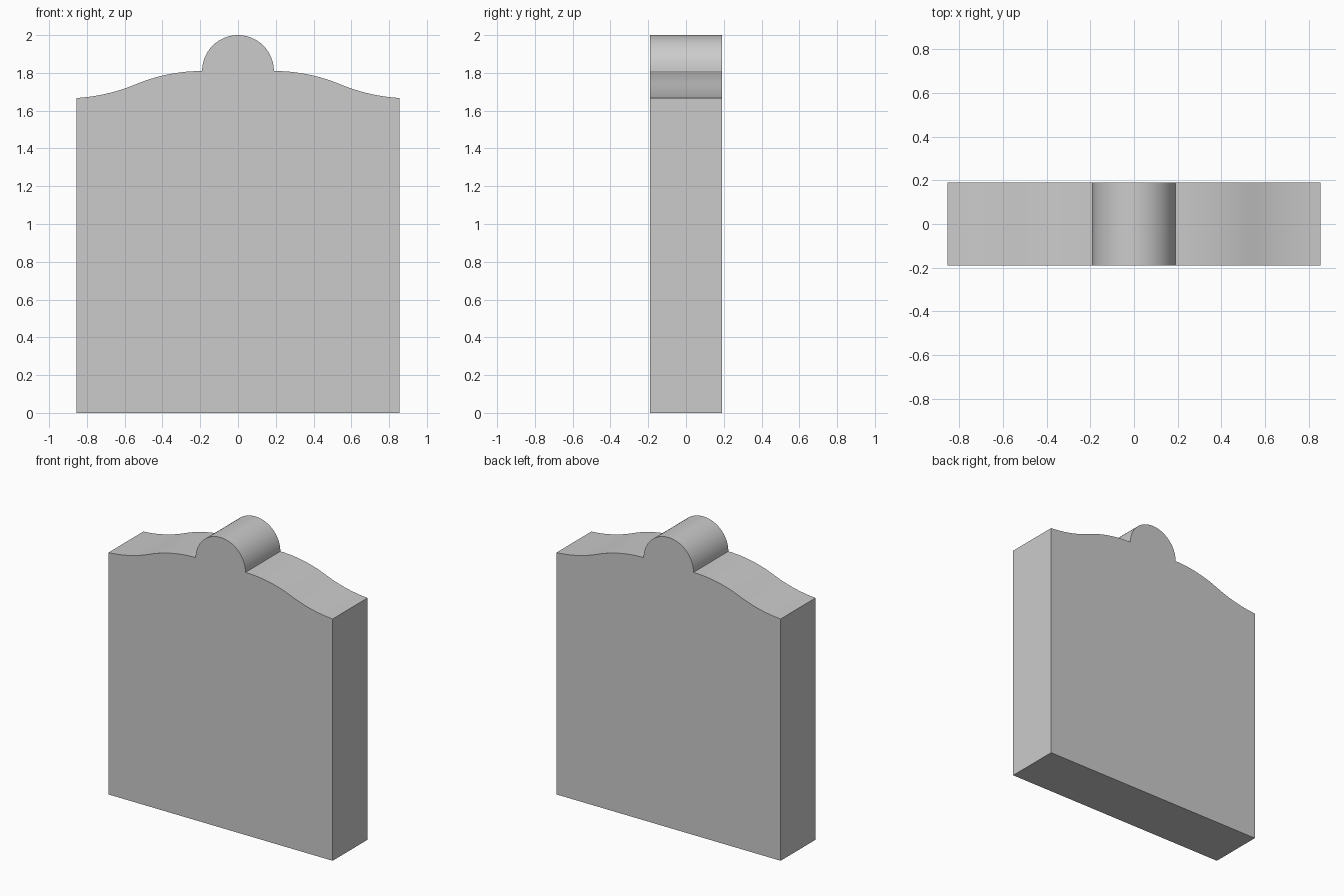
import bpy, bmesh
from math import sin, cos, pi, radians

if "Cube" in bpy.data.objects:
    bpy.data.objects.remove(bpy.data.objects["Cube"])

HALF_W, HALF_D = 0.855, 0.19
KNOB_R, SHOULDER_Z = 0.19, 1.81
TURN, END = radians(22.6), radians(3.5)   # ogee slope at inflection and at outer corner
R_IN, R_OUT = 0.91, 0.975


def arc(cx, cz, r, a0, a1, n):
    """Points on an arc, angle measured from +z towards +x."""
    return [(cx + r * sin(a0 + (a1 - a0) * i / n),
             cz + r * cos(a0 + (a1 - a0) * i / n)) for i in range(n + 1)]


# Right half of the outline, from the crown down to the base corner
half = arc(0, SHOULDER_Z, KNOB_R, 0, pi / 2, 16)
inner = arc(KNOB_R, SHOULDER_Z - R_IN, R_IN, 0, TURN, 12)
ix, iz = inner[-1]
outer = arc(ix + R_OUT * sin(TURN), iz + R_OUT * cos(TURN), R_OUT,
            pi + TURN, pi + END, 12)
half += inner[1:] + outer[1:-1] + [(HALF_W, outer[-1][1]), (HALF_W, 0)]

# Mirror the half to close the outline
outline = half + [(-x, z) for x, z in reversed(half[1:])]

# Extrude the outline through the thickness
bm = bmesh.new()
face = bm.faces.new([bm.verts.new((x, -HALF_D, z)) for x, z in outline])
ext = bmesh.ops.extrude_face_region(bm, geom=[face], use_keep_orig=True)
bmesh.ops.translate(bm, vec=(0, 2 * HALF_D, 0),
                    verts=[v for v in ext["geom"] if isinstance(v, bmesh.types.BMVert)])
bmesh.ops.recalc_face_normals(bm, faces=bm.faces)
mesh = bpy.data.meshes.new("headstone")
bm.to_mesh(mesh)
bm.free()

stone = bpy.data.objects.new("headstone", mesh)
bpy.context.collection.objects.link(stone)
bpy.context.view_layer.objects.active = stone
stone.select_set(True)
bpy.ops.object.shade_smooth_by_angle(angle=radians(30))
